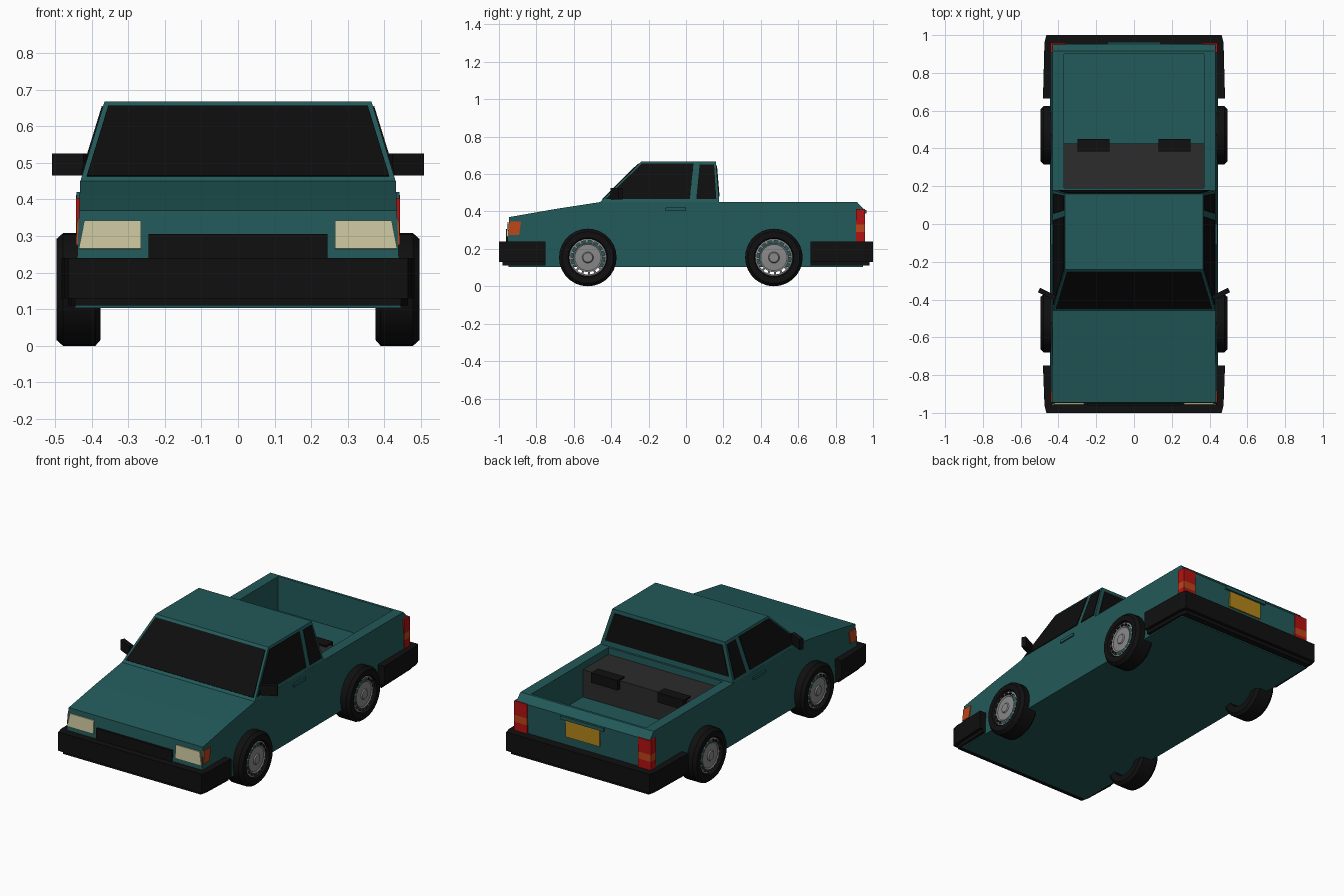
import bpy, bmesh, math
from mathutils import Matrix

if "Cube" in bpy.data.objects:
    bpy.data.objects.remove(bpy.data.objects["Cube"])


def mat(name, r, g, b):
    m = bpy.data.materials.new(name)
    m.diffuse_color = (r, g, b, 1)
    m.use_nodes = True
    m.node_tree.nodes["Principled BSDF"].inputs["Base Color"].default_value = m.diffuse_color
    return m


TEAL = mat("teal_paint", .016, .1, .1)
BLACK = mat("black_trim", .005, .005, .005)
GLASS = mat("dark_glass", .004, .004, .004)
DARK = mat("dark_grey", .025, .025, .025)
RIM = mat("rim_grey", .25, .25, .25)
RED = mat("red_lens", .45, .006, .006)
ORANGE = mat("orange_lens", .5, .06, .01)
CREAM = mat("headlight_lens", .6, .56, .34)
YELLOW = mat("plate_yellow", .45, .24, .01)


def finish(name, bm, m):
    bmesh.ops.recalc_face_normals(bm, faces=bm.faces)
    me = bpy.data.meshes.new(name)
    bm.to_mesh(me)
    bm.free()
    ob = bpy.data.objects.new(name, me)
    bpy.context.collection.objects.link(ob)
    if m:
        me.materials.append(m)
    return ob


def loft(name, a, b, m):
    """Solid between two matching outlines."""
    bm = bmesh.new()
    va, vb = [bm.verts.new(p) for p in a], [bm.verts.new(p) for p in b]
    bm.faces.new(va)
    bm.faces.new(vb[::-1])
    for i in range(len(a)):
        j = (i + 1) % len(a)
        bm.faces.new((va[i], va[j], vb[j], vb[i]))
    return finish(name, bm, m)


def rect(x, y0, y1, z):
    return [(-x, y0, z), (x, y0, z), (x, y1, z), (-x, y1, z)]


def box(name, x0, x1, y0, y1, z0, z1, m, rot=0):
    bm = bmesh.new()
    bmesh.ops.create_cube(bm, size=1)
    bm.transform(Matrix.Translation(((x0 + x1) / 2, (y0 + y1) / 2, (z0 + z1) / 2))
                 @ Matrix.Rotation(rot, 4, 'Z')
                 @ Matrix.Diagonal((x1 - x0, y1 - y0, z1 - z0, 1)))
    return finish(name, bm, m)


def mirror(ob):
    ob.modifiers.new("mirror", 'MIRROR')
    return ob


def panel(name, pts, m, t=.008):
    """Thin plate centred on a surface."""
    bm = bmesh.new()
    bm.faces.new([bm.verts.new(p) for p in pts])
    ob = finish(name, bm, m)
    s = ob.modifiers.new("thickness", 'SOLIDIFY')
    s.thickness, s.offset = t, 0
    return ob


def body_x(z):
    return .445 - .04 * (z - .1)


def cab_x(z):
    return .431 - (z - .45) * .066 / .215


# lower body with bed cavity
side = [(-.95, .103), (-.955, .24), (-.945, .37), (-.7, .413), (-.46, .45),
        (.915, .45), (.952, .41), (.945, .103)]
body = loft("body", [(-body_x(z), y, z) for y, z in side],
            [(body_x(z), y, z) for y, z in side], TEAL)
cutter = box("bed_cutter", -.37, .37, .19, .90, .25, .6, TEAL)
cut = body.modifiers.new("bed", 'BOOLEAN')
cut.object, cut.operation, cut.solver = cutter, 'DIFFERENCE', 'EXACT'
bpy.context.view_layer.objects.active = body
bpy.ops.object.modifier_apply(modifier="bed")
bpy.data.objects.remove(cutter)

# cab
loft("cab", rect(.431, -.46, .178, .449), rect(.365, -.24, .16, .667), TEAL)


# windows
def front_y(z):
    return -.46 + (z - .45) * .22 / .217


def rear_y(z):
    return .178 - (z - .45) * .018 / .217


def glass(name, fy, z0, z1, inset):
    panel(name, [(s * (cab_x(z) - inset), fy(z), z)
                 for s, z in ((-1, z0), (1, z0), (1, z1), (-1, z1))], GLASS)


glass("windshield", front_y, .463, .654, .014)
glass("rear_window", rear_y, .48, .645, .022)
for name, pts in (("door_window", [(-.43, .466), (.02, .466), (.04, .654), (-.238, .654)]),
                  ("quarter_window", [(.055, .466), (.162, .466), (.15, .65), (.073, .65)])):
    mirror(panel(name, [(cab_x(z), y, z) for y, z in pts], GLASS))

# bumpers: main wrap and narrower lower lip
for name, tip, end in (("front_bumper", -1, -.75), ("rear_bumper", 1, .665)):
    def plan(z, d):
        t = tip * (1 - d)
        return [(-.482 + d, end, z), (.482 - d, end, z), (.474 - d, tip * (.96 - d), z),
                (.464 - d, t, z), (-.464 + d, t, z), (-.474 + d, tip * (.96 - d), z)]
    loft(name, plan(.13, 0), plan(.24, 0), BLACK)
    loft(name + "_lip", plan(.11, .018), plan(.131, .018), BLACK)

# grille, lamps, plate, handles
box("grille", -.245, .245, -.962, -.93, .235, .305, BLACK)
mirror(panel("headlight", [(.265, -.954, .265), (.435, -.954, .265),
                           (.42, -.948, .342), (.265, -.948, .342)], CREAM, .014))
mirror(panel("side_indicator", [(body_x(z), y, z) for y, z in
                                ((-.95, .275), (-.892, .275), (-.882, .347), (-.944, .347))],
             ORANGE, .01))
for name, z0, z1, m in (("tail_lamp_low", .24, .29, RED), ("tail_lamp_mid", .29, .33, ORANGE),
                        ("tail_lamp_top", .33, .412, RED)):
    mirror(box(name, .36, .443, .908, .957, z0, z1, m))
box("number_plate", -.11, .11, .94, .957, .29, .385, YELLOW)
box("tailgate_handle", -.14, .14, .94, .964, .388, .408, TEAL)
mirror(box("door_handle", .425, .441, -.11, 0, .403, .42, TEAL))

# wing mirrors
mirror(box("wing_mirror", .412, .508, -.384, -.358, .465, .525, BLACK, math.radians(26)))

# box in the bed with latches
box("bed_box", -.37, .37, .19, .425, .249, .41, DARK)
mirror(box("bed_box_latch", .13, .30, .385, .45, .362, .42, BLACK))


# wheels
def lathe(name, prof, n, sx, y, m, closed, hole_ring=None):
    bm = bmesh.new()
    rings = []
    for k in range(n):
        a = 2 * math.pi * k / n
        rings.append([bm.verts.new((sx * x, y + r * math.cos(a), .154 + r * math.sin(a)))
                      for r, x in prof])
    for k in range(n):
        p, q = rings[k], rings[(k + 1) % n]
        for i in range(len(prof) if closed else len(prof) - 1):
            if i == hole_ring and k % 3:
                continue
            j = (i + 1) % len(prof)
            bm.faces.new((p[i], p[j], q[j], q[i]))
    if not closed:
        bm.faces.new([r[-1] for r in rings])
    ob = finish(name, bm, m)
    bpy.ops.object.select_all(action='DESELECT')
    ob.select_set(True)
    bpy.context.view_layer.objects.active = ob
    bpy.ops.object.shade_smooth_by_angle(angle=math.radians(25))


TIRE = [(.10, .375), (.137, .375), (.154, .39), (.154, .478), (.138, .496), (.106, .496), (.10, .486)]
HUB = [(.102, .455), (.101, .482), (.091, .487), (.078, .490), (.07, .485), (.03, .488), (.025, .494)]
for end, y in (("front", -.525), ("rear", .47)):
    for hand, sx in (("right", 1), ("left", -1)):
        lathe(f"{end}_{hand}_tire", TIRE, 28, sx, y, BLACK, True)
        lathe(f"{end}_{hand}_rim", HUB, 48, sx, y, RIM, False, 2)
